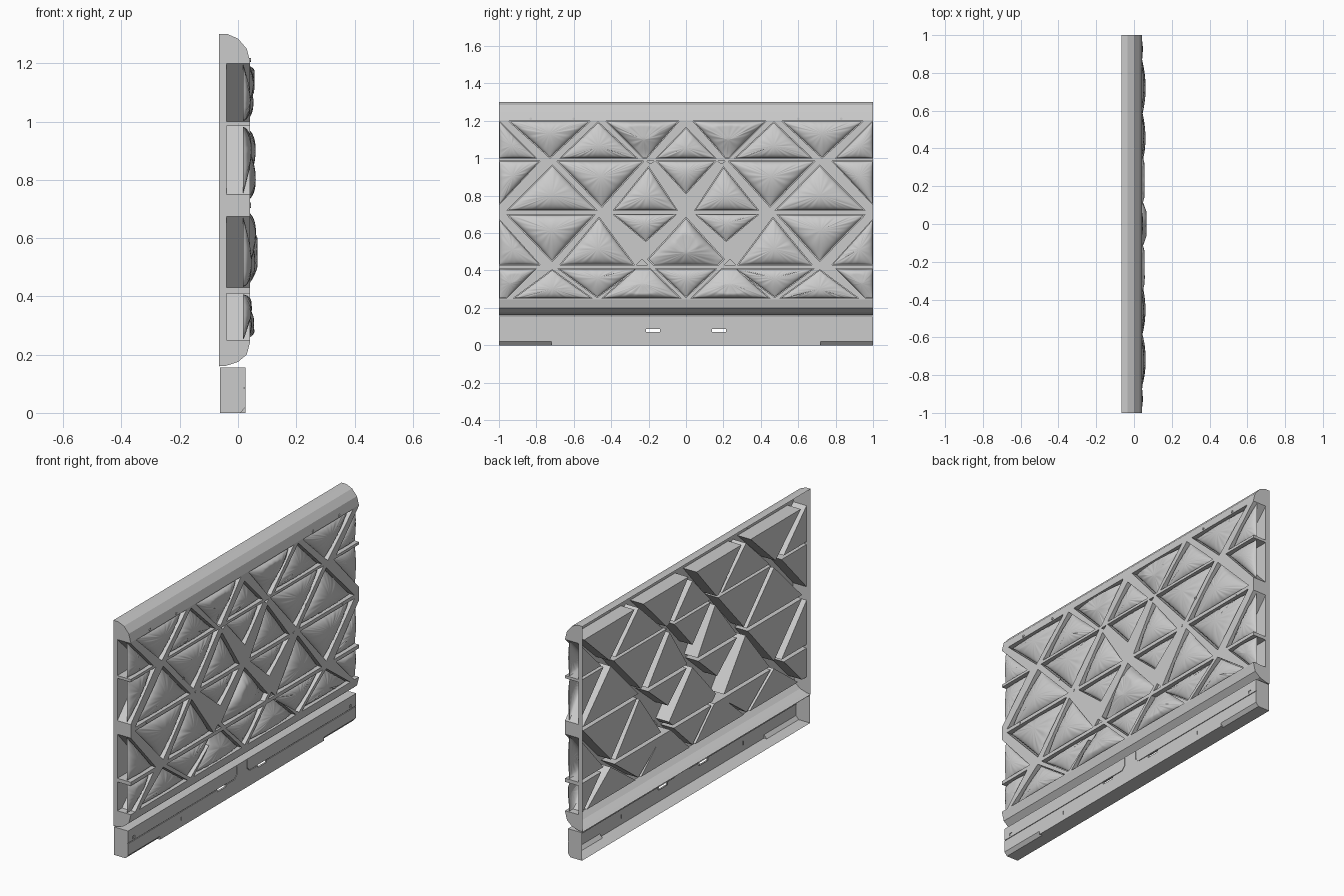
import bpy, bmesh, math, random
from mathutils import Vector

if "Cube" in bpy.data.objects:
    bpy.data.objects.remove(bpy.data.objects["Cube"])

random.seed(4)
FRONT, POCKET, BACK, SEAT = 0.042, -0.04, -0.065, 0.018

# Lattice cells as (y, z) outlines for the left half; mirrored in y.
# Edge cells start and end on y = -1.
EDGE = [
    [(-1, 1.0), (-.8, 1.0), (-1, 1.2)],
    [(-1, .75), (-.78, .985), (-1, .985)],
    [(-1, .43), (-.78, .43), (-1, .675)],
    [(-1, .25), (-.96, .25), (-.8, .41), (-1, .41)],
]
SIDE = [
    [(-.95, 1.2), (-.51, 1.2), (-.727, 1.0)],
    [(-.675, 1.0), (-.26, 1.0), (-.47, 1.195)],
    [(-.43, 1.2), (-.035, 1.2), (-.21, 1.0), (-.23, 1.0)],
    [(-.96, .72), (-.475, .72), (-.715, .965)],
    [(-.69, .985), (-.225, .985), (-.45, .738)],
    [(-.39, .72), (-.045, .72), (-.2, .955)],
    [(-.96, .70), (-.485, .70), (-.715, .447)],
    [(-.675, .43), (-.275, .43), (-.465, .685)],
    [(-.39, .70), (-.05, .70), (-.215, .555)],
    [(-.925, .25), (-.5, .25), (-.715, .405)],
    [(-.685, .41), (-.26, .41), (-.475, .255)],
    [(-.45, .25), (-.025, .25), (-.19, .41), (-.27, .41)],
]
CENTRE = [
    [(-.16, 1.0), (.16, 1.0), (0, 1.165)],
    [(-.16, .985), (.16, .985), (0, .81)],
    [(-.175, .43), (.175, .43), (.205, .46), (0, .685), (-.205, .46)],
    [(-.165, .41), (.165, .41), (0, .255)],
]


def mirror(polys):
    return polys + [[(-y, z) for y, z in p] for p in polys]


def make(name, bm):
    mesh = bpy.data.meshes.new(name)
    bm.to_mesh(mesh)
    bm.free()
    obj = bpy.data.objects.new(name, mesh)
    bpy.context.collection.objects.link(obj)
    return obj


def prism(bm, points, vec):
    face = bm.faces.new([bm.verts.new(p) for p in points])
    new = bmesh.ops.extrude_face_region(bm, geom=[face], use_keep_orig=True)["geom"]
    bmesh.ops.translate(bm, verts=[g for g in new if isinstance(g, bmesh.types.BMVert)], vec=vec)


def solid(name, prisms):
    bm = bmesh.new()
    for points, vec in prisms:
        prism(bm, points, vec)
    bmesh.ops.recalc_face_normals(bm, faces=bm.faces)
    return make(name, bm)


def yz(polys, x0, x1=0.1):
    return [([(x0, y, z) for y, z in p], (x1 - x0, 0, 0)) for p in polys]


def rect(y0, y1, z0, z1):
    return [(y0, z0), (y1, z0), (y1, z1), (y0, z1)]


def cut(obj, prisms):
    # one clean boolean per pocket
    for p in prisms:
        cutter = solid("cutter", [p])
        cutter.hide_render = True
        mod = obj.modifiers.new("cut", 'BOOLEAN')
        mod.operation, mod.solver, mod.object = 'DIFFERENCE', 'EXACT', cutter
        bpy.context.view_layer.objects.active = obj
        bpy.ops.object.modifier_apply(modifier=mod.name)
        bpy.data.objects.remove(cutter)


def drop_faces(obj, xs):
    # remove faces lying in the given x planes, leaving an open shell
    bm = bmesh.new()
    bm.from_mesh(obj.data)
    dead = [f for f in bm.faces
            if any(all(abs(v.co.x - x) < 1e-4 for v in f.verts) for x in xs)]
    bmesh.ops.delete(bm, geom=dead, context='FACES')
    bm.to_mesh(obj.data)
    bm.free()


# Lattice frame: rounded slab, pockets cut out, open at the back
profile = [(BACK, 1.3), (-.035, 1.3), (0, 1.285), (.03, 1.25), (FRONT, 1.205),
           (FRONT, .245), (.03, .2), (0, .175), (-.04, .162), (BACK, .16)]
frame = solid("lattice_frame", [([(x, -1, z) for x, z in profile], (0, 2, 0))])
open_edge = [[(-1.1, p[0][1])] + p + [(-1.1, p[-1][1])] for p in EDGE]
sliver = [[(-.265, .43), (-.205, .43), (-.235, .46)]]
notch = [[(-.21, .985), (-.17, .985), (-.19, .97)]]
cut(frame, yz(mirror(open_edge + SIDE) + CENTRE, POCKET) + yz(mirror(sliver + notch), .03))
drop_faces(frame, [BACK])


# Cushions: soft domes with creases running in from the seams
def cushion(outline):
    n = len(outline)
    pts = [Vector(p) for p in outline]
    mid = sum(pts, Vector((0, 0))) / n
    pts = [mid + (p - mid) * .965 for p in pts]
    sides = [(pts[i], pts[(i + 1) % n]) for i in range(n)]
    per = sum((b - a).length for a, b in sides)
    area = abs(sum(a.cross(b) for a, b in sides)) / 2
    height = .88 * area / per

    def spread(p):
        return math.prod(abs((b - a).cross(p - a)) / (b - a).length for a, b in sides)

    rim = []
    for a, b in sides:
        steps = max(4, round((b - a).length / .012))
        rim += [a.lerp(b, k / steps) for k in range(steps)]
    waves = [(random.randint(9, 26), random.uniform(0, 6.28)) for _ in range(4)]
    rings, m, full, bm = 14, len(rim), spread(mid), bmesh.new()
    grid = []
    for k in range(1, rings + 1):
        r = (k / rings) ** .8
        row = []
        for j, p in enumerate(rim):
            q = mid + (p - mid) * r
            dome = min(1.05, spread(q) / full) ** .55 if k < rings else 0
            t = 2 * math.pi * j / m
            crease = sum(math.sin(f * t + a) for f, a in waves) * .0035 * r * r * (1 - r)
            row.append(bm.verts.new((SEAT + height * dome + crease, q.x, q.y)))
        grid.append(row)
    top = bm.verts.new((SEAT + height, mid.x, mid.y))
    for j in range(m):
        bm.faces.new((top, grid[0][j], grid[0][(j + 1) % m]))
        for a, b in zip(grid, grid[1:]):
            bm.faces.new((a[j], b[j], b[(j + 1) % m], a[(j + 1) % m]))
    bm.normal_update()
    if top.normal.x < 0:
        bmesh.ops.reverse_faces(bm, faces=bm.faces)
    for f in bm.faces:
        f.smooth = True
    make("cushion", bm)


for cell in mirror(EDGE + SIDE) + CENTRE:
    cushion(cell)

# Base plinth: hollow box with end chamfers, seams and through slots
base = solid("base_plinth", yz([rect(-1, 1, 0, .155)], -.062, .025))
chamfer = [([(.007, y, -.002), (.03, y, -.002), (.03, y, .025)], (0, .38, 0)) for y in (-1.1, .72)]
seam = [[(-1.1, .083), (-.065, .083), (-.043, .105), (-.043, .15), (-.047, .15),
         (-.047, .107), (-.067, .087), (-1.1, .087)]]
ticks = [rect(-.536, -.532, .035, .055), rect(-.96, -.94, .095, .11)]
cut(base, chamfer + yz(mirror(seam + ticks), .021))
cut(base, yz(mirror([rect(-.215, -.14, .072, .088)]), .015))
drop_faces(base, [-.062, .015])

# Small fixing studs on the frame face
bm = bmesh.new()
for y, z in [(.83, 1.212), (.6, 1.212), (.54, .83), (.86, .71), (.43, .715)]:
    for s in (-1, 1):
        ring = [(FRONT - .002, s * y + .007 * math.cos(a), z + .007 * math.sin(a))
                for a in (math.tau * k / 10 for k in range(10))]
        prism(bm, ring, (.004, 0, 0))
bmesh.ops.recalc_face_normals(bm, faces=bm.faces)
make("fixing_studs", bm)
